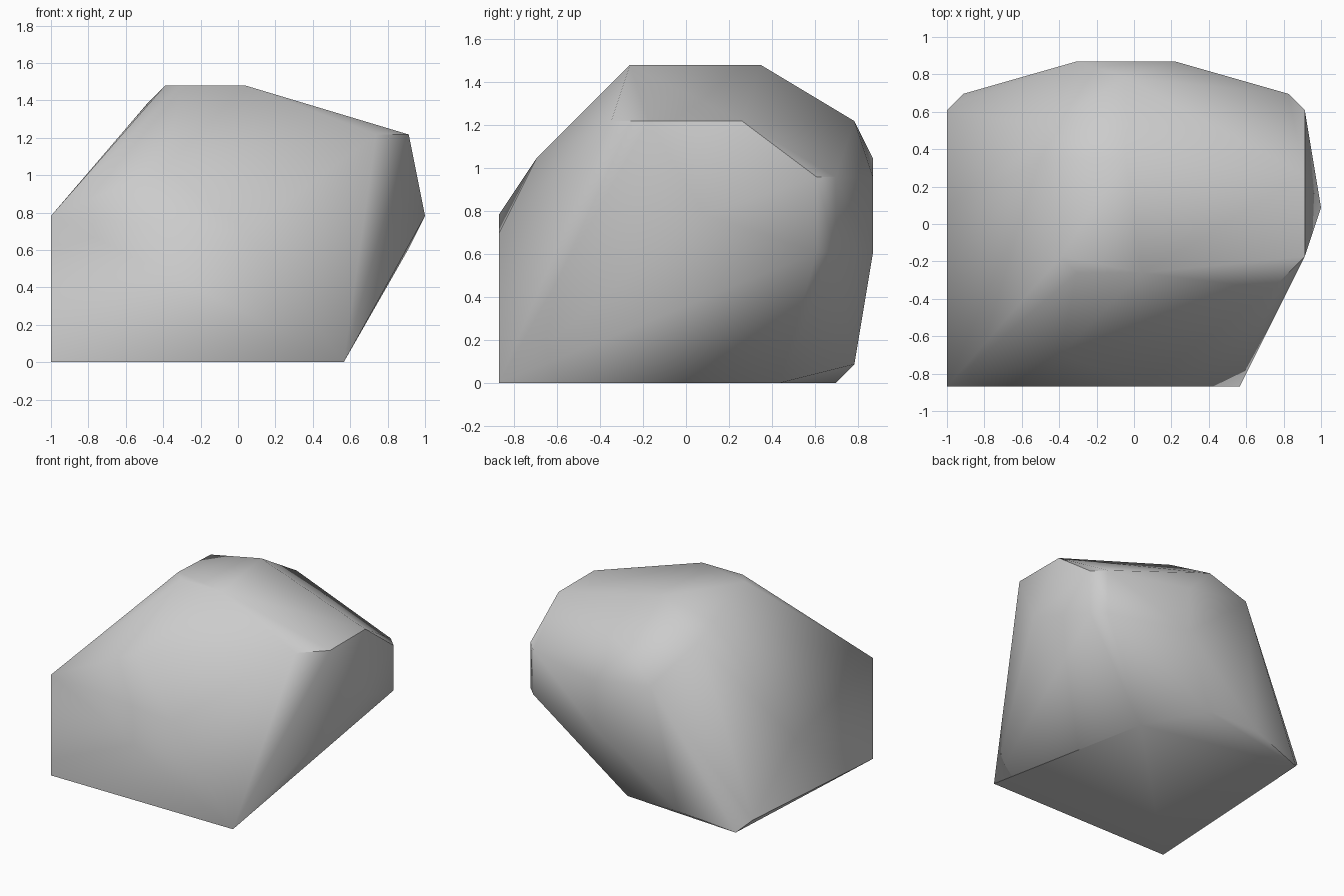
import bpy
import bmesh
import math
from mathutils import Vector

default_cube = bpy.data.objects.get("Cube")
if default_cube:
    bpy.data.objects.remove(default_cube, do_unlink=True)

# The boulder is laid out on a coarse lattice spanning its longest side
SIZE = Vector((23, 20, 17))
STEP = 2 / SIZE.x


def lattice_to_world(point):
    p = Vector(point)
    return Vector((p.x - SIZE.x / 2, p.y - SIZE.y / 2, p.z)) * STEP


def make_material(name, color):
    mat = bpy.data.materials.new(name)
    mat.use_nodes = True
    mat.diffuse_color = color
    mat.node_tree.nodes["Principled BSDF"].inputs["Base Color"].default_value = color
    return mat


# Corner points of the stone, grouped by the facet they outline
facets = {
    "base": [(0, 0, 0), (18, 0, 0), (15, 15, 0), (1, 18, 0),
             (6, 19, 1), (11, 19, 1)],
    "west_side": [(0, 0, 9), (0, 11, 6), (0, 17, 1)],
    "front": [(12, 0, 8), (7, 2, 12)],
    "crown": [(7, 8, 17), (8, 7, 17), (12, 7, 17), (11, 14, 17),
              (6, 14, 16), (6, 16, 15)],
    "east_shoulder": [(20, 6, 14), (22, 8, 14), (22, 13, 14)],
    "east_side": [(23, 11, 9), (22, 17, 11), (22, 17, 7)],
    "back": [(21, 18, 11), (21, 18, 7), (14, 20, 11), (14, 20, 7),
             (8, 20, 12), (11, 19, 14)],
}

# Wrap a convex skin around the corners
bm = bmesh.new()
for corners in facets.values():
    for corner in corners:
        bm.verts.new(lattice_to_world(corner))
hull = bmesh.ops.convex_hull(bm, input=bm.verts)
leftover = {v for v in hull["geom_interior"] + hull["geom_unused"]
            if isinstance(v, bmesh.types.BMVert)}
bmesh.ops.delete(bm, geom=list(leftover), context="VERTS")
bmesh.ops.dissolve_limit(bm, angle_limit=math.radians(1),
                         verts=bm.verts, edges=bm.edges)
bmesh.ops.recalc_face_normals(bm, faces=bm.faces)

mesh = bpy.data.meshes.new("boulder")
bm.to_mesh(mesh)
bm.free()
mesh.materials.append(make_material("stone_grey", (0.6, 0.6, 0.6, 1)))

boulder = bpy.data.objects.new("boulder", mesh)
bpy.context.collection.objects.link(boulder)

# Soft shading across gentle bends, crisp at strong ridges
bpy.context.view_layer.objects.active = boulder
boulder.select_set(True)
bpy.ops.object.shade_smooth_by_angle(angle=math.radians(40))
